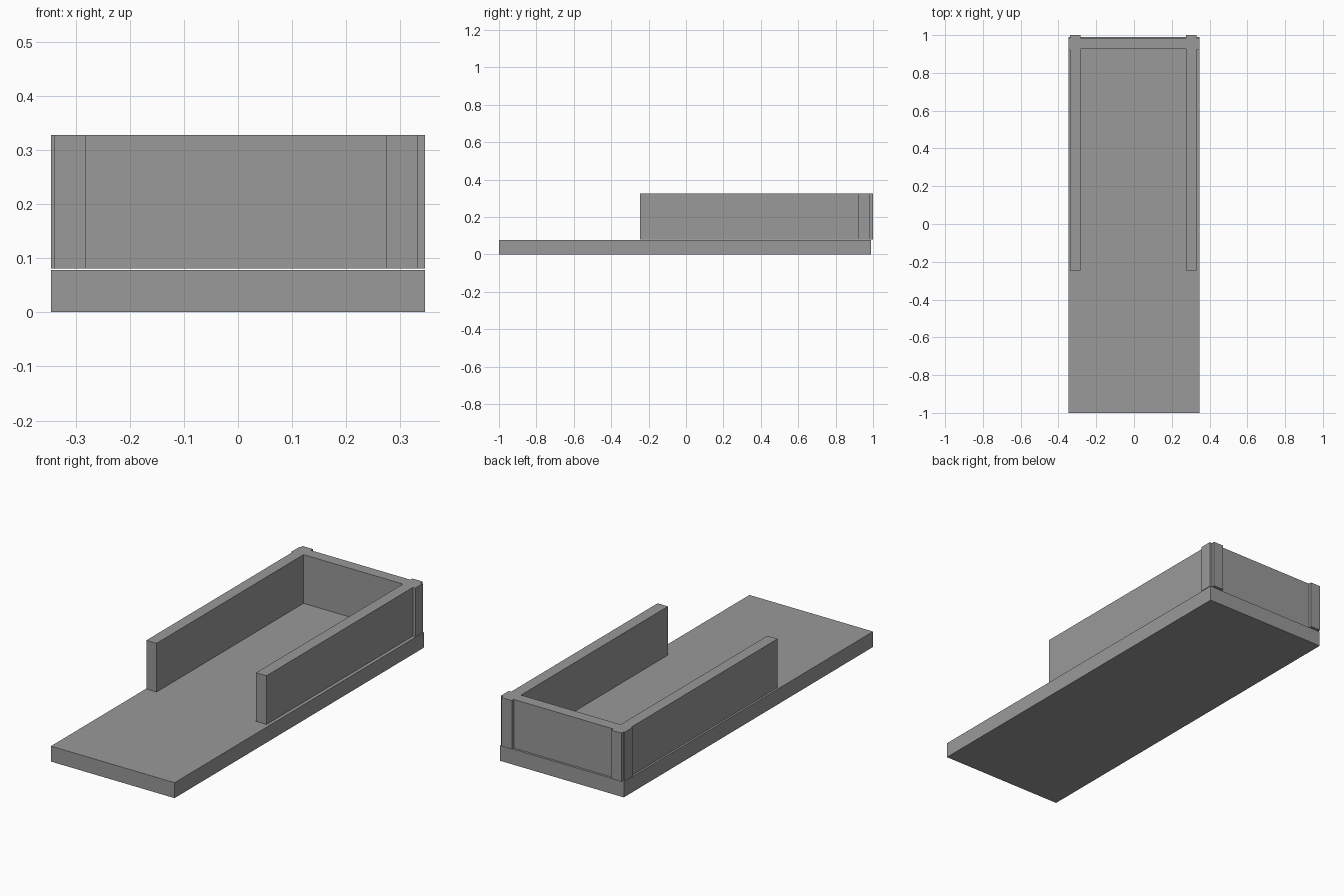
import bpy
import bmesh

cube = bpy.data.objects.get("Cube")
if cube:
    bpy.data.objects.remove(cube, do_unlink=True)

grey = bpy.data.materials.new("plain_grey")
grey.use_nodes = True
colour = (0.32, 0.32, 0.32, 1)
grey.diffuse_color = colour
grey.node_tree.nodes["Principled BSDF"].inputs["Base Color"].default_value = colour


def prism(name, outline, bottom, top):
    """Extrude a flat outline, given counter-clockwise, between two heights."""
    bm = bmesh.new()
    base = bm.faces.new([bm.verts.new((x, y, bottom)) for x, y in outline])
    new = bmesh.ops.extrude_face_region(bm, geom=[base])["geom"]
    for v in new:
        if isinstance(v, bmesh.types.BMVert):
            v.co.z = top
    bmesh.ops.recalc_face_normals(bm, faces=bm.faces)
    mesh = bpy.data.meshes.new(name)
    bm.to_mesh(mesh)
    bm.free()
    mesh.materials.append(grey)
    obj = bpy.data.objects.new(name, mesh)
    bpy.context.collection.objects.link(obj)
    return obj


# Long floor slab
half = 0.3455
prism("floor_slab", [(-half, -1), (half, -1), (half, 0.99), (-half, 0.99)], 0, 0.078)

# Three-sided wall with raised corner pads, notched at the outer corners
left_out, left_in = 0.332, 0.274
right_out, right_in = -0.339, -0.282
front, pad, inner, back, rear = -0.247, 0.922, 0.926, 0.984, 1.0
left_half = [(left_in, inner), (left_in, front), (left_out, front),
             (left_out, pad), (half, pad), (half, back),
             (left_out, back), (left_out, rear), (left_in, rear), (left_in, back)]
right_half = [(right_in, back), (right_in, rear), (right_out, rear),
              (right_out, back), (-half, back), (-half, pad),
              (right_out, pad), (right_out, front), (right_in, front), (right_in, inner)]
prism("surrounding_wall", left_half + right_half, 0.081, 0.327)
